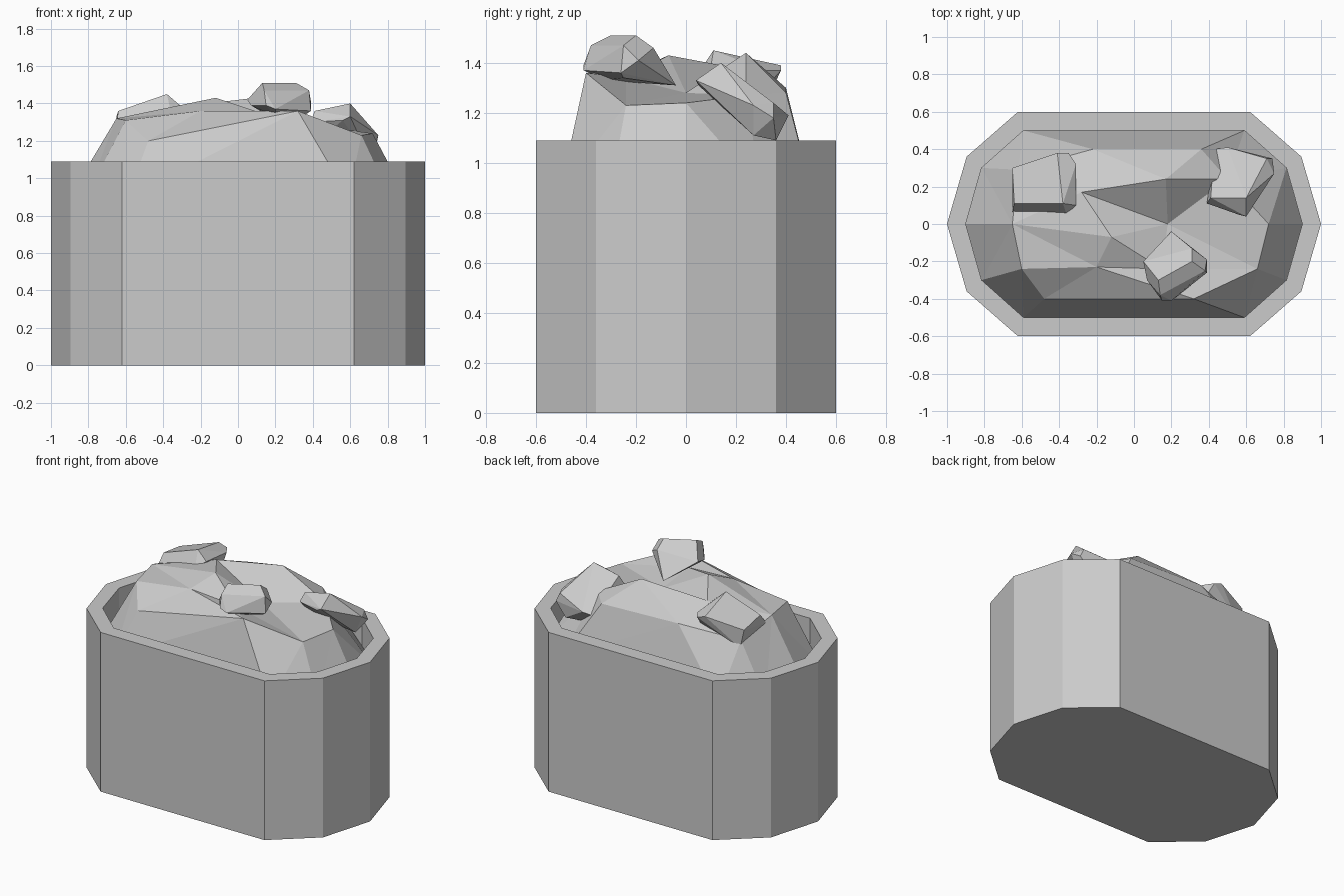
import bpy, bmesh
from mathutils import Vector
from mathutils.geometry import delaunay_2d_cdt

if "Cube" in bpy.data.objects:
    bpy.data.objects.remove(bpy.data.objects["Cube"])

RIM, SOIL = 1.09, 0.90

grey = bpy.data.materials.new("plain grey")
grey.use_nodes = True
grey.diffuse_color = (0.6, 0.6, 0.6, 1)
grey.node_tree.nodes["Principled BSDF"].inputs["Base Color"].default_value = grey.diffuse_color


def finish(name, bm):
    bmesh.ops.recalc_face_normals(bm, faces=bm.faces)
    mesh = bpy.data.meshes.new(name)
    bm.to_mesh(mesh)
    bm.free()
    mesh.materials.append(grey)
    obj = bpy.data.objects.new(name, mesh)
    bpy.context.collection.objects.link(obj)
    return obj


def outline(side, shoulder, tip):
    """Ten-sided elongated outline, mirrored from one quarter."""
    quarter = [tip, shoulder, side]
    half = quarter + [(-x, y) for x, y in reversed(quarter)]
    return half + [(x, -y) for x, y in reversed(half[1:-1])]


outer = outline((0.62, 0.6), (0.895, 0.36), (1.0, 0))
inner = outline((0.59, 0.5), (0.815, 0.3), (0.9, 0))

# Planter: floor, outer wall, flat rim, inner wall
bm = bmesh.new()
rings = [[bm.verts.new((x, y, z)) for x, y in loop]
         for loop, z in ((outer, 0), (outer, RIM), (inner, RIM), (inner, SOIL))]
for a, b in zip(rings, rings[1:]):
    for i in range(len(a)):
        j = (i + 1) % len(a)
        bm.faces.new((a[i], a[j], b[j], b[i]))
bm.faces.new(rings[0])
bm.faces.new(rings[-1])
finish("planter", bm)

# Mound: named surface points joined by the main ridges
points = {
    "left": (-0.65, 0, 1.32), "left_front": (-0.60, -0.24, 1.31),
    "front_low": (-0.48, -0.40, 1.20), "front_high": (0.32, -0.40, 1.36),
    "front_mid": (-0.20, -0.23, 1.36), "under_stone": (0.15, -0.24, 1.34),
    "right_front": (0.66, -0.24, 1.23), "right": (0.72, 0, 1.24),
    "summit": (-0.12, -0.07, 1.43), "ridge": (-0.28, 0.17, 1.385),
    "hollow": (0.18, 0, 1.28), "crest": (0.17, 0.24, 1.44),
    "right_back": (0.50, 0.24, 1.27), "back_right": (0.36, 0.40, 1.28),
    "back_mid": (-0.22, 0.40, 1.30), "left_back": (-0.62, 0.29, 1.25),
}
ridges = [
    ("front_low", "front_high"), ("left_front", "front_low"), ("left", "left_front"),
    ("left", "front_mid"), ("left", "summit"), ("left", "ridge"), ("left_front", "front_mid"),
    ("front_mid", "summit"), ("front_mid", "under_stone"), ("summit", "ridge"),
    ("summit", "hollow"), ("ridge", "hollow"), ("ridge", "crest"), ("crest", "hollow"),
    ("crest", "right_back"), ("hollow", "right_back"), ("hollow", "right"),
    ("right", "right_back"), ("right_front", "right"), ("right_front", "front_high"),
    ("right_front", "under_stone"), ("hollow", "under_stone"),
    ("right_back", "back_right"), ("back_right", "back_mid"), ("back_mid", "left_back"),
]
names = list(points)
coords = [Vector(p) for p in points.values()] + [Vector((x, y, SOIL)) for x, y in inner]
n = len(names)
edges = [(names.index(a), names.index(b)) for a, b in ridges]
edges += [(n + i, n + (i + 1) % len(inner)) for i in range(len(inner))]
# long slope from the front peak to the far front corner
edges.append((names.index("front_high"), n + inner.index((-0.59, -0.5))))
verts2d, _, faces, origin, _, _ = delaunay_2d_cdt(
    [c.to_2d() for c in coords], edges, [], 1, 1e-5)
bm = bmesh.new()
verts = [bm.verts.new((v.x, v.y, coords[src[0]].z if src else RIM))
         for v, src in zip(verts2d, origin)]
for f in faces:
    bm.faces.new([verts[i] for i in f])
finish("mound", bm)


# Stones: faceted lumps wrapped around their corner points
def stone(name, corners):
    bm = bmesh.new()
    for c in corners:
        bm.verts.new(c)
    hull = bmesh.ops.convex_hull(bm, input=bm.verts)
    spare = {v for v in hull["geom_interior"] if isinstance(v, bmesh.types.BMVert)}
    bmesh.ops.delete(bm, geom=list(spare), context="VERTS")
    bmesh.ops.dissolve_limit(bm, angle_limit=0.12, verts=bm.verts, edges=bm.edges)
    finish(name, bm)


stone("left_stone", [
    (-.65, .30, 1.33), (-.41, .38, 1.39), (-.38, .11, 1.45), (-.64, .11, 1.36),
    (-.35, .38, 1.37), (-.31, .32, 1.37), (-.31, .10, 1.39), (-.36, .05, 1.36),
    (-.65, .06, 1.29), (-.33, .30, 1.28), (-.62, .30, 1.20), (-.38, .10, 1.30)])
stone("front_stone", [
    (.13, -.30, 1.51), (.31, -.20, 1.51), (.38, -.25, 1.47), (.14, -.38, 1.47),
    (.39, -.19, 1.41), (.39, -.26, 1.36), (.20, -.41, 1.37), (.15, -.41, 1.39),
    (.07, -.30, 1.39), (.05, -.20, 1.42), (.20, -.04, 1.31), (.31, -.13, 1.46),
    (.36, -.25, 1.34), (.20, -.33, 1.33)])
stone("right_stone", [
    (.41, .14, 1.36), (.60, .14, 1.40), (.71, .35, 1.24), (.50, .41, 1.19),
    (.43, .40, 1.18), (.60, .04, 1.33), (.56, .05, 1.31), (.39, .11, 1.30),
    (.75, .27, 1.23), (.74, .35, 1.18), (.70, .27, 1.11), (.66, .36, 1.09),
    (.50, .35, 1.10), (.45, .15, 1.22)])
